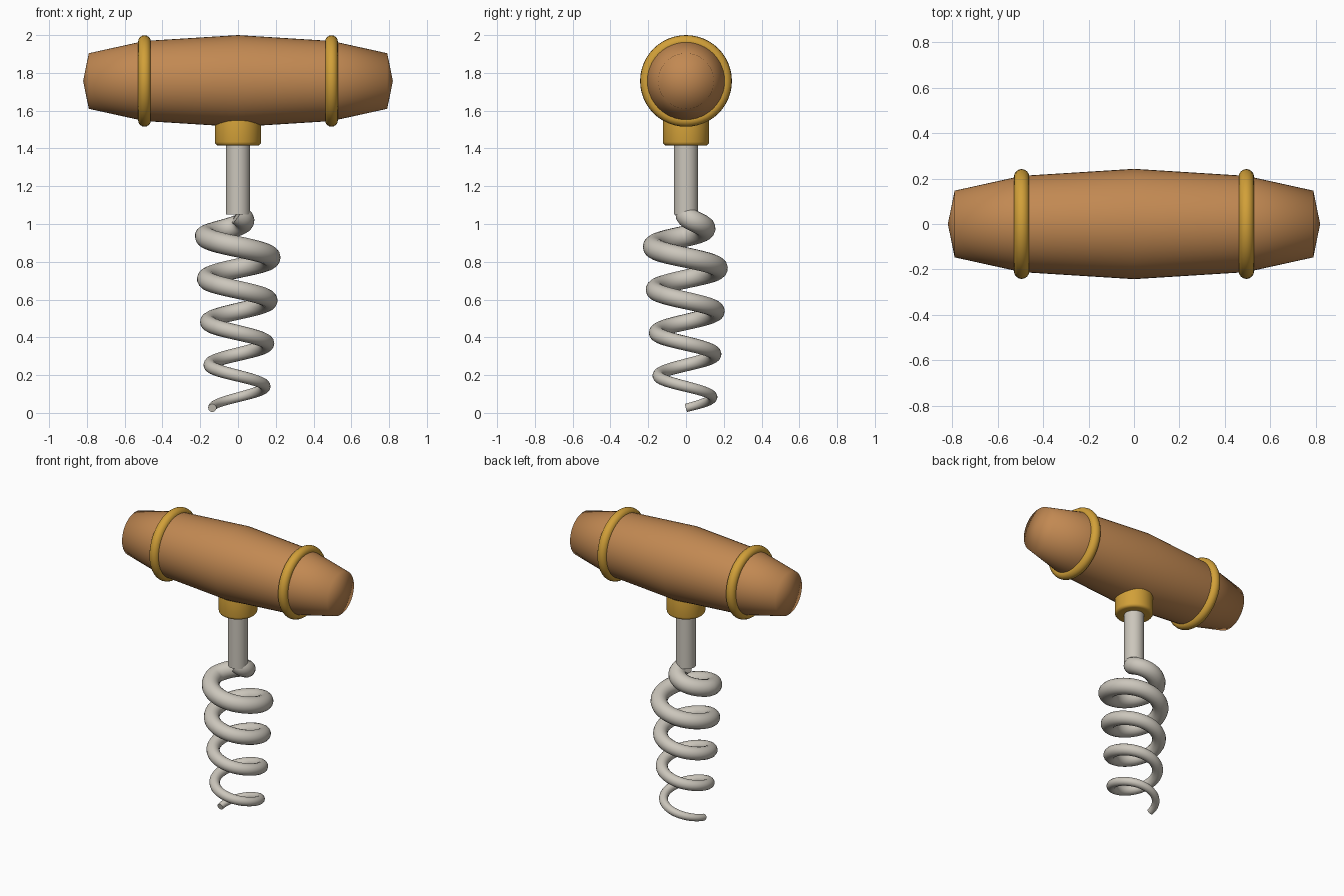
import bpy, bmesh
from math import pi, cos, sin, radians
from mathutils import Matrix

cube = bpy.data.objects.get("Cube")
if cube:
    bpy.data.objects.remove(cube, do_unlink=True)


def material(name, colour, metallic=0.0):
    mat = bpy.data.materials.new(name)
    mat.use_nodes = True
    mat.diffuse_color = (*colour, 1)
    bsdf = mat.node_tree.nodes["Principled BSDF"]
    bsdf.inputs["Base Color"].default_value = (*colour, 1)
    bsdf.inputs["Roughness"].default_value = 0.5
    return mat


wood = material("warm wood", (0.54, 0.25, 0.085))
brass = material("brass", (0.64, 0.35, 0.04))
steel = material("pale steel", (0.60, 0.565, 0.50))


def finish(obj, mat, angle=40):
    """Assign the colour and smooth everything below the given angle."""
    obj.data.materials.append(mat)
    bpy.ops.object.select_all(action="DESELECT")
    obj.select_set(True)
    bpy.context.view_layer.objects.active = obj
    bpy.ops.object.shade_smooth_by_angle(angle=radians(angle))


def lathe(name, profile, mat, transform, segments=48, angle=40):
    """Spin (radius, height) pairs around z, then place the part."""
    bm = bmesh.new()
    verts = [bm.verts.new((r, 0, h)) for r, h in profile]
    edges = [bm.edges.new(pair) for pair in zip(verts, verts[1:])]
    bmesh.ops.spin(bm, geom=verts + edges, axis=(0, 0, 1), cent=(0, 0, 0),
                   angle=2 * pi, steps=segments, use_merge=True)
    bmesh.ops.remove_doubles(bm, verts=bm.verts, dist=0.0001)
    bmesh.ops.recalc_face_normals(bm, faces=bm.faces)
    bm.transform(transform)
    mesh = bpy.data.meshes.new(name)
    bm.to_mesh(mesh)
    bm.free()
    obj = bpy.data.objects.new(name, mesh)
    bpy.context.collection.objects.link(obj)
    finish(obj, mat, angle)
    return obj


# Barrel-shaped handle lying along x, with shallow pointed ends
HANDLE_Z = 1.757
half = [(0.243, 0), (0.212, 0.495), (0.147, 0.79), (0, 0.82)]
profile = [(r, -h) for r, h in reversed(half[1:])] + half
along_x = Matrix.Translation((0, 0, HANDLE_Z)) @ Matrix.Rotation(pi / 2, 4, "Y")
lathe("handle", profile, wood, along_x, angle=80)

# Brass bands around the handle
for side, x in (("left", 0.495), ("right", -0.495)):
    bpy.ops.mesh.primitive_torus_add(
        major_radius=0.208, minor_radius=0.034, major_segments=48,
        minor_segments=16, location=(x, 0, HANDLE_Z), rotation=(0, pi / 2, 0))
    band = bpy.context.object
    band.name = side + "_band"
    finish(band, brass)

# Collar with rounded rims
rim = [(0.102 + 0.02 * sin(a), 0.02 - 0.02 * cos(a))
       for a in (i * pi / 8 for i in range(5))]
collar = [(0, 0)] + rim + [(r, 0.15 - h) for r, h in reversed(rim)] + [(0, 0.15)]
lathe("collar", collar, brass, Matrix.Translation((0, 0, 1.415)))

# Straight shaft
lathe("shaft", [(0, 0), (0.064, 0), (0.064, 0.45), (0, 0.45)], steel,
      Matrix.Translation((0, 0, 1.05)), segments=32)

# Tapering spiral that leaves the shaft centre and winds down to the tip
TURNS, STEPS = 4.5, 40
TOP, BOTTOM = 1.05, 0.026
count = int(TURNS * STEPS) + 1
curve = bpy.data.curves.new("spiral", "CURVE")
curve.dimensions = "3D"
curve.bevel_depth = 1.0
curve.bevel_resolution = 6
curve.use_fill_caps = True
spline = curve.splines.new("POLY")
spline.points.add(count - 1)
for i, point in enumerate(spline.points):
    turn = i / STEPS
    a = 2 * pi * turn
    z = TOP + (BOTTOM - TOP) * turn / TURNS
    grow = min(1, max(0, (z - BOTTOM) / 0.85)) ** 0.8
    radius = (0.136 + 0.037 * grow) * min(1, 2 * turn)
    point.co = (radius * cos(a), radius * sin(a), z, 1)
    point.radius = 0.022 + 0.034 * grow
spiral = bpy.data.objects.new("spiral", curve)
bpy.context.collection.objects.link(spiral)
bpy.ops.object.select_all(action="DESELECT")
spiral.select_set(True)
bpy.context.view_layer.objects.active = spiral
bpy.ops.object.convert(target="MESH")
finish(bpy.context.object, steel)
